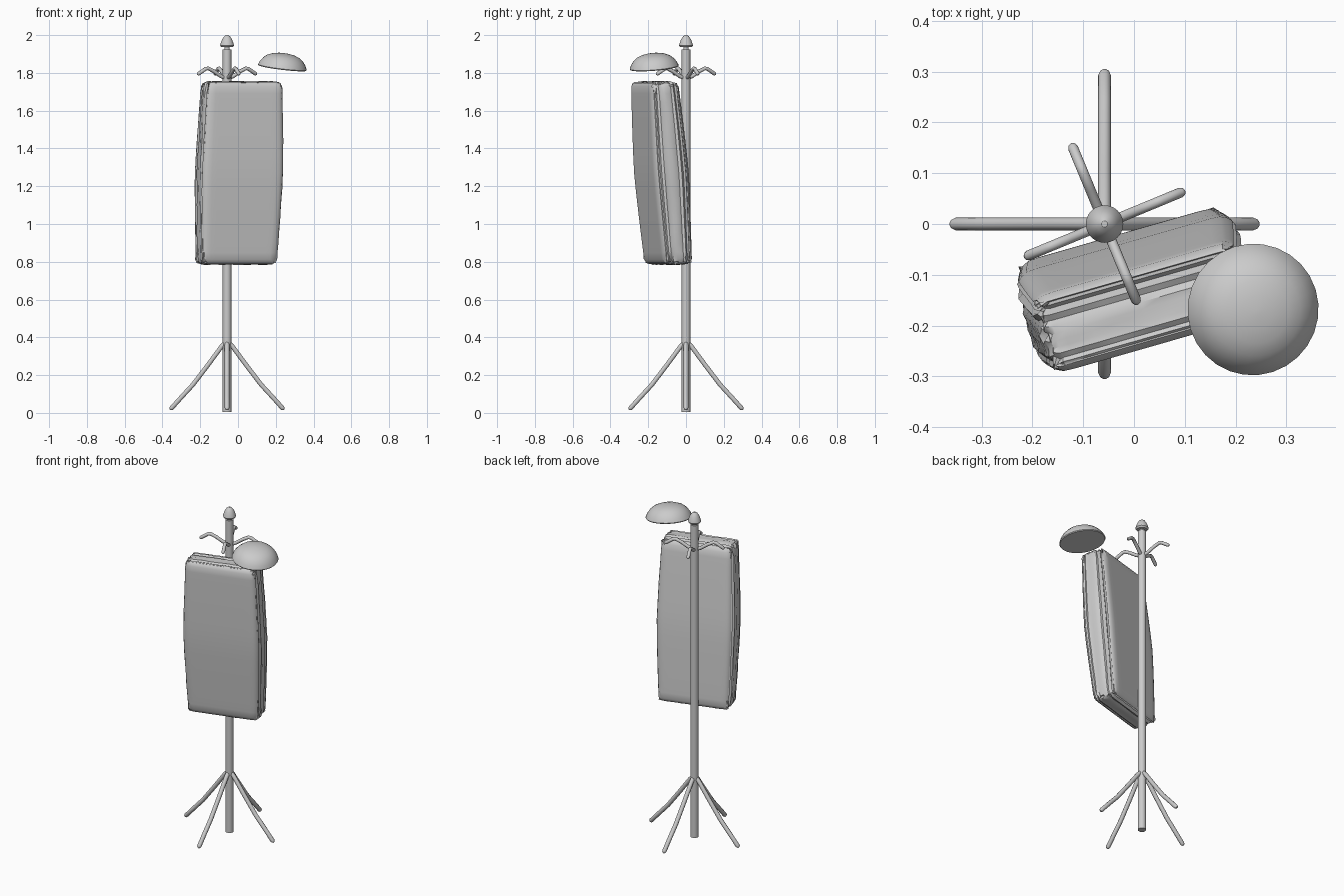
import bpy, bmesh, math, random
from mathutils import Vector, Matrix

if "Cube" in bpy.data.objects:
    bpy.data.objects.remove(bpy.data.objects["Cube"])

random.seed(4)
PX = -0.058  # pole position in x

grey = bpy.data.materials.new("light_grey")
grey.diffuse_color = (0.6, 0.6, 0.6, 1)
grey.use_nodes = True
grey.node_tree.nodes["Principled BSDF"].inputs["Base Color"].default_value = grey.diffuse_color


def finish(obj, angle=35):
    obj.data.materials.clear()
    obj.data.materials.append(grey)
    bpy.ops.object.select_all(action='DESELECT')
    obj.select_set(True)
    bpy.context.view_layer.objects.active = obj
    bpy.ops.object.shade_smooth_by_angle(angle=math.radians(angle))
    return obj


def add_mesh(name, bm, angle=35):
    bmesh.ops.recalc_face_normals(bm, faces=bm.faces[:])
    me = bpy.data.meshes.new(name)
    bm.to_mesh(me)
    bm.free()
    obj = bpy.data.objects.new(name, me)
    bpy.context.collection.objects.link(obj)
    return finish(obj, angle)


def lathe(name, profile, seg, matrix, angle=35):
    """Closed solid of revolution from (radius, height) points."""
    bm = bmesh.new()
    rings = [[bm.verts.new((r * math.cos(2 * math.pi * i / seg),
                            r * math.sin(2 * math.pi * i / seg), z))
              for i in range(seg)] for r, z in profile]
    for lo, hi in zip(rings, rings[1:]):
        for i in range(seg):
            j = (i + 1) % seg
            bm.faces.new((lo[i], lo[j], hi[j], hi[i]))
    bm.faces.new(rings[0])
    bm.faces.new(rings[-1])
    bmesh.ops.transform(bm, matrix=matrix, verts=bm.verts[:])
    return add_mesh(name, bm, angle)


def tube(name, path, radius, direction):
    """Round rod along (outward, height) points, with rounded ends."""
    pts = [Vector((PX + math.cos(direction) * d, math.sin(direction) * d, z))
           for d, z in path]
    tip = (pts[-1] - pts[-2]).normalized()
    pts += [pts[-1] + tip * radius * 0.6, pts[-1] + tip * radius]
    cu = bpy.data.curves.new(name, 'CURVE')
    cu.dimensions = '3D'
    cu.bevel_depth = radius
    cu.bevel_resolution = 3
    cu.use_fill_caps = True
    sp = cu.splines.new('POLY')
    sp.points.add(len(pts) - 1)
    for i, (sp_pt, p) in enumerate(zip(sp.points, pts)):
        sp_pt.co = (*p, 1)
        sp_pt.radius = {len(pts) - 1: 0.3, len(pts) - 2: 0.8}.get(i, 1)
    obj = bpy.data.objects.new(name, cu)
    bpy.context.collection.objects.link(obj)
    bpy.ops.object.select_all(action='DESELECT')
    obj.select_set(True)
    bpy.context.view_layer.objects.active = obj
    bpy.ops.object.convert(target='MESH')
    finish(bpy.context.view_layer.objects.active, 50)


# Pole and finial
at_pole = Matrix.Translation((PX, 0, 0))
lathe("pole", [(0.023, 0.005), (0.023, 1.925)], 24, at_pole)
lathe("finial", [(0.014, 1.915), (0.014, 1.936), (0.03, 1.936), (0.037, 1.945),
                 (0.034, 1.957), (0.026, 1.978), (0.016, 1.993), (0.006, 2.0)],
      24, at_pole)

# Four splayed legs and four bent hooks
for k in range(4):
    tube(f"leg_{k + 1}", [(0.005, 0.375), (0.03, 0.35), (0.10, 0.255),
                          (0.18, 0.15), (0.24, 0.085), (0.293, 0.026)],
         0.0125, k * math.pi / 2)
    tube(f"hook_{k + 1}", [(0.01, 1.772), (0.035, 1.782), (0.075, 1.808),
                           (0.108, 1.824), (0.122, 1.822), (0.162, 1.796)],
         0.010, math.radians(22.5) + k * math.pi / 2)

# Domed hat, tilted slightly to the front right
axis = Vector((0.12, -0.08, 1))
tilt = axis.to_track_quat('Z', 'Y').to_matrix().to_4x4()
lathe("hat", [(0.127, 0), (0.130, 0.005), (0.122, 0.024), (0.107, 0.044),
              (0.088, 0.060), (0.062, 0.071), (0.032, 0.077), (0.006, 0.079)],
      28, Matrix.Translation((0.234, -0.168, 1.826)) @ tilt)

# Hanging padded garment bag: rounded box with smooth panels and pleated rim
W, T, H, R = 0.212, 0.078, 0.487, 0.038
bm = bmesh.new()
bmesh.ops.create_cube(bm, size=2)
bmesh.ops.subdivide_edges(bm, edges=bm.edges[:], cuts=17, use_grid_fill=True)
pleats = [random.uniform(0, 0.016) if i % 2 else 0 for i in range(19)]
turn = math.radians(16)
for v in bm.verts:
    row = round((v.co.y + 1) * 9)
    a, b, c = (math.sin(t * math.pi / 2) for t in v.co)
    rim = max(abs(v.co.x), abs(v.co.z)) > 0.99
    p = Vector((a * W, b * T, c * H))
    core = Vector([max(-s + R, min(s - R, q)) for q, s in zip(p, (W, T, H))])
    if (p - core).length > 1e-6:
        p = core + (p - core).normalized() * R
    # Folds that run round the narrow sides, plus crumpling at the corners
    if rim and 2 < row < 16:
        inward = Vector((p.x / W, 0, p.z / H))
        inward = Vector((inward.x ** 5, 0, inward.z ** 5))
        p -= inward * (pleats[row] + random.uniform(0, 0.003))
    if abs(a) > 0.9 and abs(c) > 0.93:
        p += Vector([random.uniform(-0.006, 0.006) for _ in range(3)])
    # Fuller at mid height, leaning forward towards the top
    full = 1 - abs(c) ** 1.3
    x = p.x * (1 + 0.08 * full)
    y = p.y * (1 + 0.22 * full)
    v.co = (0.005 + x * math.cos(turn) - y * math.sin(turn) + 0.03 * p.z,
            -0.130 + x * math.sin(turn) + y * math.cos(turn) - 0.075 * p.z,
            1.27 + p.z)
add_mesh("garment_bag", bm, 35)
